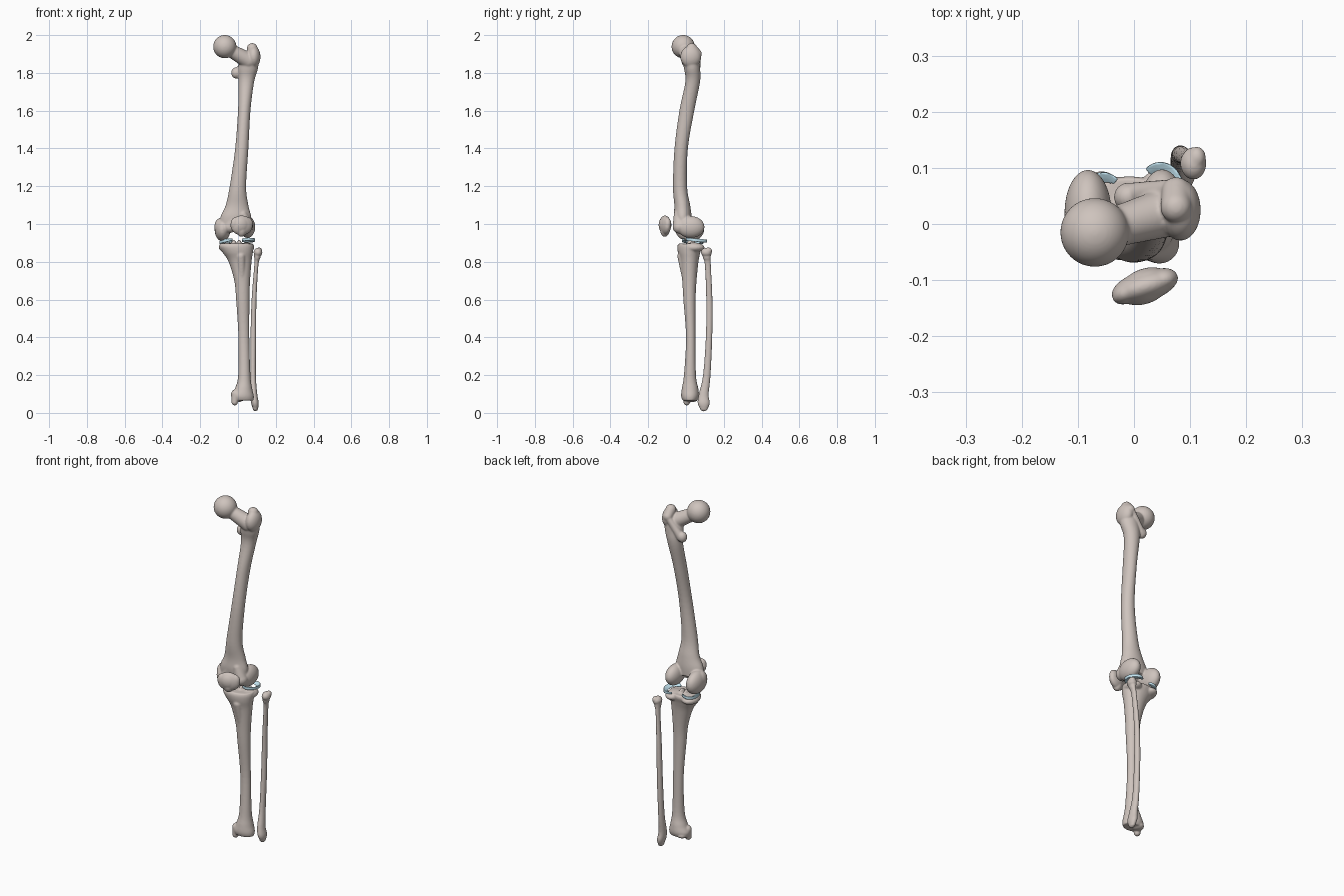
import bpy, bmesh, math
from mathutils import Vector, Matrix


def material(name, rgb):
    m = bpy.data.materials.new(name)
    m.diffuse_color = (*rgb, 1)
    return m


BONE = material("bone", (0.62, 0.55, 0.51))
CARTILAGE = material("cartilage", (0.55, 0.78, 0.88))


def catmull(a, b, c, d, t):
    return [0.5 * (2 * q + (r - p) * t + (2 * p - 5 * q + 4 * r - s) * t * t
                   + (3 * q - p - 3 * r + s) * t ** 3) for p, q, r, s in zip(a, b, c, d)]


def shaft(bm, rows, seg=32, steps=6):
    """Smooth loft through rows of (z, xmin, xmax, ymin, ymax)."""
    pts = [rows[0]] + rows + [rows[-1]]
    fine = [catmull(*pts[i:i + 4], k / steps) for i in range(len(rows) - 1) for k in range(steps)]
    fine.append(rows[-1])
    rings = []
    for z, x0, x1, y0, y1 in fine:
        rings.append([bm.verts.new(((x0 + x1) / 2 + (x1 - x0) / 2 * math.cos(a),
                                    (y0 + y1) / 2 + (y1 - y0) / 2 * math.sin(a), z))
                      for a in (2 * math.pi * j / seg for j in range(seg))])
    for r, s in zip(rings, rings[1:]):
        for j in range(seg):
            k = (j + 1) % seg
            bm.faces.new((r[j], r[k], s[k], s[j]))
    bm.faces.new(rings[0])
    bm.faces.new(rings[-1])


def blob(bm, c, r, rot=(0, 0, 0)):
    m = Matrix.Translation(c)
    for ang, ax in zip(rot, "XYZ"):
        m = m @ Matrix.Rotation(math.radians(ang), 4, ax)
    bmesh.ops.create_uvsphere(bm, u_segments=32, v_segments=20, radius=1,
                              matrix=m @ Matrix.Diagonal((*r, 1)))


def limb(bm, p, q, r1, r2):
    """Tapered rounded bar between two points."""
    p, q = Vector(p), Vector(q)
    d = q - p
    m = Matrix.Translation((p + q) / 2) @ d.to_track_quat('Z', 'Y').to_matrix().to_4x4()
    bmesh.ops.create_cone(bm, cap_ends=True, segments=28, radius1=r1, radius2=r2,
                          depth=d.length, matrix=m)
    blob(bm, p, (r1,) * 3)
    blob(bm, q, (r2,) * 3)


def finish(bm, name, mat, voxel=0.004, smooth=8):
    bmesh.ops.recalc_face_normals(bm, faces=bm.faces)
    me = bpy.data.meshes.new(name)
    bm.to_mesh(me)
    bm.free()
    me.materials.append(mat)
    ob = bpy.data.objects.new(name, me)
    bpy.context.collection.objects.link(ob)
    rm = ob.modifiers.new("fuse", 'REMESH')
    rm.mode, rm.voxel_size, rm.use_smooth_shade = 'VOXEL', voxel, True
    sm = ob.modifiers.new("soften", 'SMOOTH')
    sm.factor, sm.iterations = 0.5, smooth
    for p in me.polygons:
        p.use_smooth = True
    return ob


# Femur: shaft
bm = bmesh.new()
shaft(bm, [(0.99, -0.10, 0.07, -0.06, 0.03), (1.04, -0.092, 0.07, -0.065, 0.03),
           (1.10, -0.065, 0.055, -0.062, 0.022), (1.20, -0.044, 0.043, -0.069, 0.006),
           (1.40, -0.015, 0.055, -0.061, 0.010), (1.60, 0.0, 0.066, -0.035, 0.044),
           (1.75, 0.003, 0.085, -0.004, 0.074), (1.82, 0.0, 0.105, -0.01, 0.075),
           (1.87, 0.01, 0.11, -0.02, 0.07)])
# Femur: head, neck, trochanters and the crest between them
blob(bm, (-0.07, -0.015, 1.939), (0.0615,) * 3)
limb(bm, (-0.05, -0.01, 1.925), (0.055, 0.02, 1.865), 0.034, 0.044)
blob(bm, (0.083, 0.025, 1.885), (0.036, 0.055, 0.058))
limb(bm, (0.075, 0.03, 1.93), (0.075, 0.058, 1.90), 0.028, 0.026)
limb(bm, (0.065, 0.062, 1.89), (-0.002, 0.052, 1.80), 0.018, 0.022)
blob(bm, (-0.01, 0.048, 1.80), (0.026, 0.026, 0.03))
# Femur: condyles, epicondyles and front groove lips
blob(bm, (-0.082, 0.02, 0.972), (0.042, 0.077, 0.064))
blob(bm, (-0.082, 0.045, 0.972), (0.034, 0.05, 0.048))
blob(bm, (0.05, 0.025, 0.984), (0.041, 0.073, 0.058))
blob(bm, (0.05, 0.05, 0.982), (0.032, 0.045, 0.045))
blob(bm, (-0.095, 0.0, 0.985), (0.03, 0.04, 0.045))
limb(bm, (-0.045, -0.03, 0.985), (-0.02, -0.04, 1.04), 0.033, 0.025)
limb(bm, (0.045, -0.035, 0.985), (0.025, -0.04, 1.05), 0.036, 0.025)
blob(bm, (-0.01, -0.025, 0.995), (0.06, 0.032, 0.04))
finish(bm, "femur", BONE)

# Patella: tilted rounded shield with a ridge on its back
bm = bmesh.new()
blob(bm, (0.019, -0.111, 0.993), (0.061, 0.028, 0.052), (0, 0, 17))
blob(bm, (0.019, -0.111, 0.995), (0.048, 0.031, 0.046), (0, 0, 22))
blob(bm, (0.018, -0.112, 0.972), (0.028, 0.025, 0.04))
blob(bm, (0.05, -0.1, 1.0), (0.029, 0.021, 0.036), (0, 0, 15))
blob(bm, (-0.012, -0.121, 1.0), (0.029, 0.02, 0.036), (0, 0, 30))
finish(bm, "patella", BONE, 0.003)

# Tibia: shaft
bm = bmesh.new()
shaft(bm, [(0.065, -0.028, 0.082, -0.018, 0.06), (0.09, -0.035, 0.084, -0.026, 0.069),
           (0.13, -0.016, 0.075, -0.022, 0.065), (0.20, 0.001, 0.066, -0.011, 0.053),
           (0.40, 0.002, 0.06, 0.0, 0.05), (0.60, -0.01, 0.061, -0.014, 0.051),
           (0.70, -0.02, 0.064, -0.02, 0.056), (0.80, -0.05, 0.072, -0.03, 0.066),
           (0.85, -0.082, 0.079, -0.043, 0.076), (0.88, -0.1, 0.083, -0.046, 0.085),
           (0.896, -0.096, 0.08, -0.04, 0.082)])
# Tibia: plateaus, spines, front tuberosity, inner ankle knob
blob(bm, (-0.058, 0.035, 0.876), (0.044, 0.06, 0.026))
blob(bm, (0.045, 0.04, 0.876), (0.042, 0.058, 0.026))
for x in (-0.022, 0.006):
    blob(bm, (x, 0.028, 0.896), (0.012, 0.024, 0.021))
limb(bm, (0.015, -0.022, 0.83), (0.022, -0.002, 0.70), 0.024, 0.016)
limb(bm, (-0.013, 0.008, 0.10), (-0.018, 0.004, 0.056), 0.024, 0.017)
blob(bm, (0.0, 0.03, 0.075), (0.03, 0.035, 0.018))
finish(bm, "tibia", BONE)

# Fibula: slim shaft, head and outer ankle knob
bm = bmesh.new()
shaft(bm, [(0.015, 0.082, 0.104, 0.08, 0.112), (0.05, 0.07, 0.11, 0.062, 0.125),
           (0.10, 0.064, 0.102, 0.068, 0.12), (0.20, 0.065, 0.095, 0.09, 0.13),
           (0.40, 0.066, 0.096, 0.105, 0.139), (0.60, 0.072, 0.098, 0.107, 0.140),
           (0.78, 0.086, 0.108, 0.1, 0.132), (0.82, 0.086, 0.118, 0.09, 0.131),
           (0.855, 0.082, 0.126, 0.082, 0.134)])
blob(bm, (0.106, 0.108, 0.85), (0.023, 0.029, 0.024))
blob(bm, (0.112, 0.118, 0.858), (0.016, 0.02, 0.018))
blob(bm, (0.092, 0.094, 0.03), (0.015, 0.022, 0.022))
finish(bm, "fibula", BONE, 0.003)


# Menisci: C-shaped wedges, thick on the outer rim, open toward the middle
def meniscus(name, c, rx, ry, width, facing, tilt):
    bm = bmesh.new()
    n, rings = 40, []
    for i in range(n + 1):
        t = i / n
        a = math.radians(facing - 128 + 256 * t)
        end = min(1, 5 * min(t, 1 - t) + 0.25)
        ring = []
        for u, h in ((1, -0.008), (1.03, 0), (1, 0.01), (0.5, 0.003), (0, -0.006), (0.4, -0.008)):
            k = (1 - u) * width * (0.5 + 0.5 * end)
            x, y = (rx - k) * math.cos(a), (ry - k) * math.sin(a)
            ring.append(bm.verts.new((c[0] + x, c[1] + y,
                                      c[2] + h * (0.5 + 0.5 * end) + tilt * x - 0.09 * y)))
        rings.append(ring)
    for r, s in zip(rings, rings[1:]):
        for j in range(6):
            k = (j + 1) % 6
            bm.faces.new((r[j], r[k], s[k], s[j]))
    bm.faces.new(rings[0])
    bm.faces.new(rings[-1])
    finish(bm, name, CARTILAGE, 0.002, 4)


meniscus("lateral_meniscus", (0.047, 0.055, 0.914), 0.043, 0.055, 0.025, 0, 0.0)
meniscus("medial_meniscus", (-0.055, 0.035, 0.909), 0.043, 0.057, 0.022, 180, 0.2)
